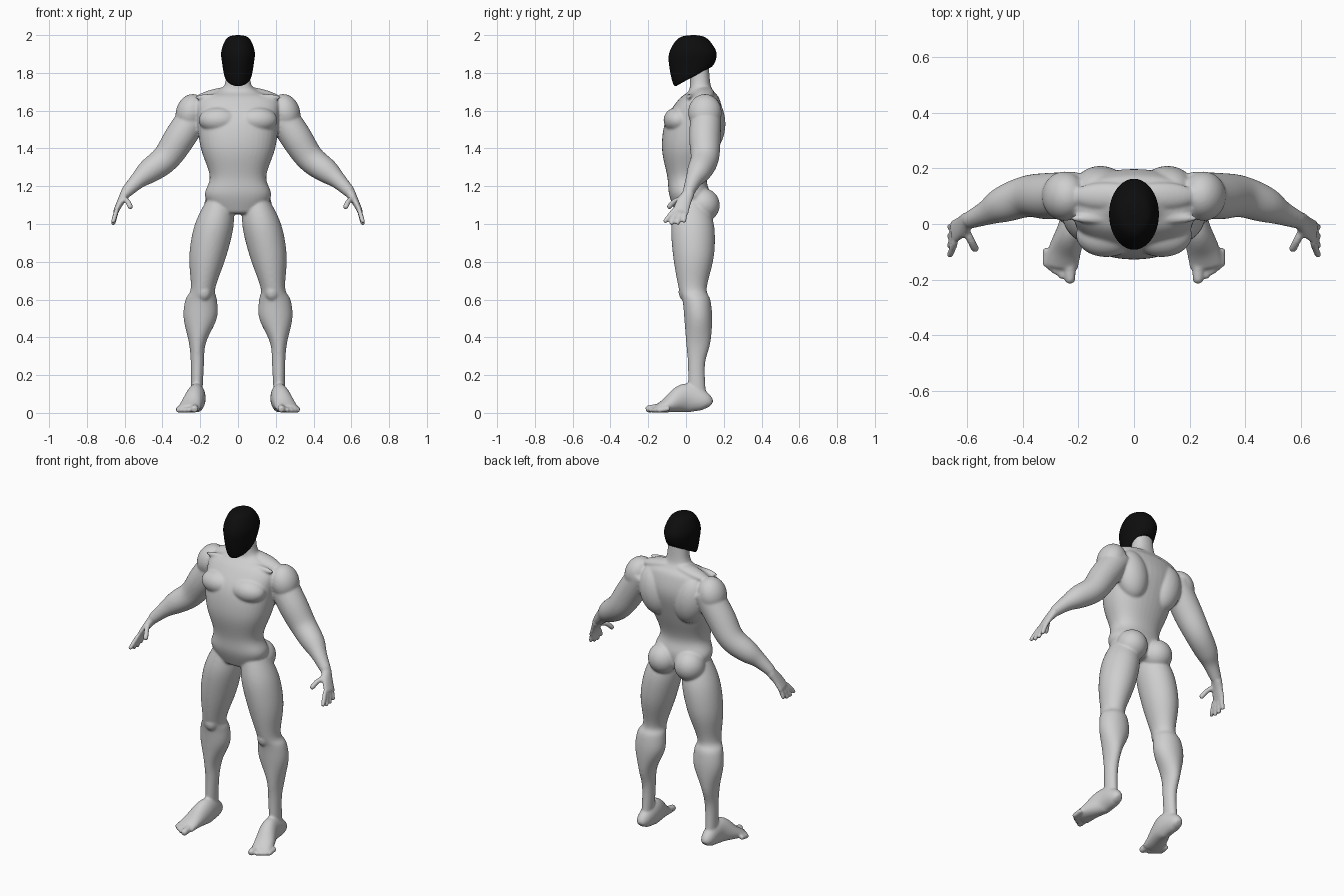
import bpy, bmesh, math
from mathutils import Vector, Matrix

cube = bpy.data.objects.get("Cube")
if cube:
    bpy.data.objects.remove(cube, do_unlink=True)

AXIS_X, AXIS_Y, AXIS_Z = Matrix.Identity(3)


def make_material(name, level):
    material = bpy.data.materials.new(name)
    material.use_nodes = True
    colour = (level, level, level, 1)
    material.diffuse_color = colour
    shader = material.node_tree.nodes["Principled BSDF"]
    shader.inputs["Base Color"].default_value = colour
    return material


def flowing(rows, steps=4):
    """Fill in a smooth run of sections between the given ones."""
    rows = [Vector(row) for row in rows]
    padded = rows[:1] + rows + rows[-1:]
    result = []
    for before, start, end, after in zip(padded, padded[1:], padded[2:], padded[3:]):
        leave, arrive = (end - before) / 2, (after - start) / 2
        for step in range(steps):
            t = step / steps
            ease = t * t * (3 - 2 * t)
            result.append(start + (end - start) * ease
                          + leave * (t * (1 - t) ** 2) - arrive * (t * t * (1 - t)))
    return result + rows[-1:]


def oval(centre, across, deep, squareness=2, sides=20):
    """Points of a rounded section; a higher squareness fills the corners."""
    def bulge(value):
        return math.copysign(abs(value) ** (2 / squareness), value)
    angles = [math.tau * i / sides for i in range(sides)]
    return [centre + across * bulge(math.cos(a)) + deep * bulge(math.sin(a)) for a in angles]


def skin_over(bm, rings):
    """Close a stack of sections into one solid."""
    loops = [[bm.verts.new(point) for point in ring] for ring in rings]
    for low, high in zip(loops, loops[1:]):
        for i in range(len(low)):
            bm.faces.new((low[i - 1], low[i], high[i], high[i - 1]))
    bm.faces.new(loops[0])
    bm.faces.new(loops[-1])


def upright(bm, rows, side=1, squareness=2):
    """Level sections: height, inner edge, outer edge, front, back."""
    rings = []
    for height, inner, outer, front, back in flowing(rows):
        centre = Vector(((inner + outer) / 2 * side, (front + back) / 2, height))
        rings.append(oval(centre, AXIS_X * (outer - inner) / 2,
                          AXIS_Y * (back - front) / 2, squareness))
    skin_over(bm, rings)


def tube(bm, rows, side, facing=AXIS_Y):
    """Sections square to a path: x, y, z, half width, half depth along facing."""
    rows = flowing(rows)
    path = [Vector((row[0] * side, row[1], row[2])) for row in rows]
    rings = []
    for i, (point, row) in enumerate(zip(path, rows)):
        along = (path[min(i + 1, len(path) - 1)] - path[max(i - 1, 0)]).normalized()
        deep = (facing - along * facing.dot(along)).normalized()
        rings.append(oval(point, deep.cross(along) * row[3], deep * row[4]))
    skin_over(bm, rings)


def digit(bm, points, radius, side):
    """A finger or toe with a rounded tip."""
    points = [Vector(point) for point in points]
    tip = points[-1] + (points[-1] - points[-2]).normalized() * radius * 0.7
    rows = [(*point, radius, radius) for point in points]
    tube(bm, rows + [(*tip, radius / 2, radius / 2)], side, AXIS_X)


def muscle(bm, centre, radii, side, tilt=0):
    x, y, z = centre
    place = (Matrix.Translation((x * side, y, z)) @ Matrix.Rotation(tilt * side, 4, "Y")
             @ Matrix.Diagonal((*radii, 1)))
    bmesh.ops.create_uvsphere(bm, u_segments=24, v_segments=16, radius=1, matrix=place)


def finish(bm, name, material):
    bmesh.ops.recalc_face_normals(bm, faces=bm.faces)
    for face in bm.faces:
        face.smooth = True
    mesh = bpy.data.meshes.new(name)
    bm.to_mesh(mesh)
    bm.free()
    mesh.materials.append(material)
    obj = bpy.data.objects.new(name, mesh)
    bpy.context.collection.objects.link(obj)
    rounding = obj.modifiers.new("Round", "SUBSURF")
    rounding.levels = rounding.render_levels = 1
    return obj


def add_torso(bm):
    # Height, half width, front, back, from crotch to inside the head
    profile = [(1.05, .12, -.05, .11), (1.15, .18, -.09, .13), (1.25, .15, -.1, .11),
               (1.4, .2, -.13, .16), (1.55, .22, -.11, .2), (1.66, .22, -.04, .18),
               (1.7, .12, .01, .15), (1.74, .07, .02, .13), (1.86, .06, .02, .12)]
    upright(bm, [(height, -half, half, front, back) for height, half, front, back in profile],
            squareness=2.3)


def add_leg(bm, side):
    upright(bm, [(1.14, .03, .16, -.05, .1), (1, .02, .23, -.08, .15), (.83, .06, .26, -.07, .15),
                 (.66, .12, .25, -.04, .11), (.6, .11, .28, -.02, .13), (.5, .11, .29, -.01, .14),
                 (.37, .17, .26, 0, .13), (.25, .18, .25, .01, .1), (.06, .19, .25, .01, .11)], side)


def add_foot(bm, side):
    tube(bm, [(.22, .13, .04, .02, .02), (.22, .1, .06, .04, .05), (.22, 0, .08, .05, .08),
              (.25, -.1, .04, .06, .04), (.26, -.16, .02, .06, .02)], side, AXIS_Z)
    # Toes shrink and step back towards the outer side
    for k in range(5):
        x, tip = .23 + .03 * k ** .75, -.2 + .014 * k
        radius = .014 if k else .02
        digit(bm, [(x, tip + .06, radius + .01), (x, tip, radius)], radius, side)


def add_arm(bm, side):
    # Shoulder, upper arm, elbow, forearm, wrist
    path = [(.2, .11, 1.62, .08), (.3, .1, 1.47, .085), (.38, .1, 1.35, .076),
            (.47, .07, 1.28, .066), (.53, .04, 1.23, .045), (.6, .01, 1.16, .03)]
    tube(bm, [(*row, row[-1]) for row in path], side)


def add_hand(bm, side):
    tube(bm, [(.59, .02, 1.17, .03, .03), (.62, -.01, 1.12, .02, .04),
              (.65, -.03, 1.06, .014, .045)], side)
    # Fingers fan out from the knuckles
    for k in range(4):
        root, tip = -.06 + .02 * k, -.11 + .033 * k
        digit(bm, [(.64, root, 1.08), (.66, tip, 1 + .01 * abs(k - 1.5))], .0125, side)
    # Thumb
    digit(bm, [(.61, -.01, 1.14), (.585, -.06, 1.12), (.57, -.09, 1.09)], .0145, side)


def add_muscles(bm, side):
    # Shoulder, chest, back
    muscle(bm, (.25, .1, 1.59), (.08, .09, .1), side, -.3)
    muscle(bm, (.1, -.04, 1.55), (.11, .08, .07), side)
    muscle(bm, (.12, .12, 1.53), (.1, .09, .15), side, .2)
    # Buttock, kneecap
    muscle(bm, (.09, .09, 1.1), (.09, .09, .09), side)
    muscle(bm, (.18, 0, .64), (.04, .04, .05), side)
    # Collarbone, neck slope
    muscle(bm, (.12, .02, 1.67), (.11, .02, .02), side)
    muscle(bm, (.1, .1, 1.69), (.13, .05, .03), side, .2)


# Body: overlapping solids fused into one smooth surface
body_mesh = bmesh.new()
add_torso(body_mesh)
for side in (1, -1):
    for add_part in (add_leg, add_foot, add_arm, add_hand, add_muscles):
        add_part(body_mesh, side)
body = finish(body_mesh, "body", make_material("pale grey skin", .62))
fuse = body.modifiers.new("Fuse", "REMESH")
fuse.mode = "VOXEL"
fuse.voxel_size = .0065
fuse.use_smooth_shade = True
soften = body.modifiers.new("Soften", "SMOOTH")
soften.factor = .5
soften.iterations = 7

# Full head mask: half width, front y and z, back y and z, from chin to crown
mask_mesh = bmesh.new()
hood = [(.04, -.03, 1.75, .1, 1.83), (.07, -.065, 1.73, .135, 1.83), (.085, -.09, 1.83, .16, 1.87),
        (.09, -.09, 1.91, .16, 1.92), (.06, -.04, 1.985, .11, 1.985), (.01, .03, 2, .05, 2)]
sections = []
for half, front_y, front_z, back_y, back_z in flowing(hood):
    front, back = Vector((0, front_y, front_z)), Vector((0, back_y, back_z))
    sections.append(oval((front + back) / 2, AXIS_X * half, (back - front) / 2))
skin_over(mask_mesh, sections)
finish(mask_mesh, "head_mask", make_material("black mask", .004))
